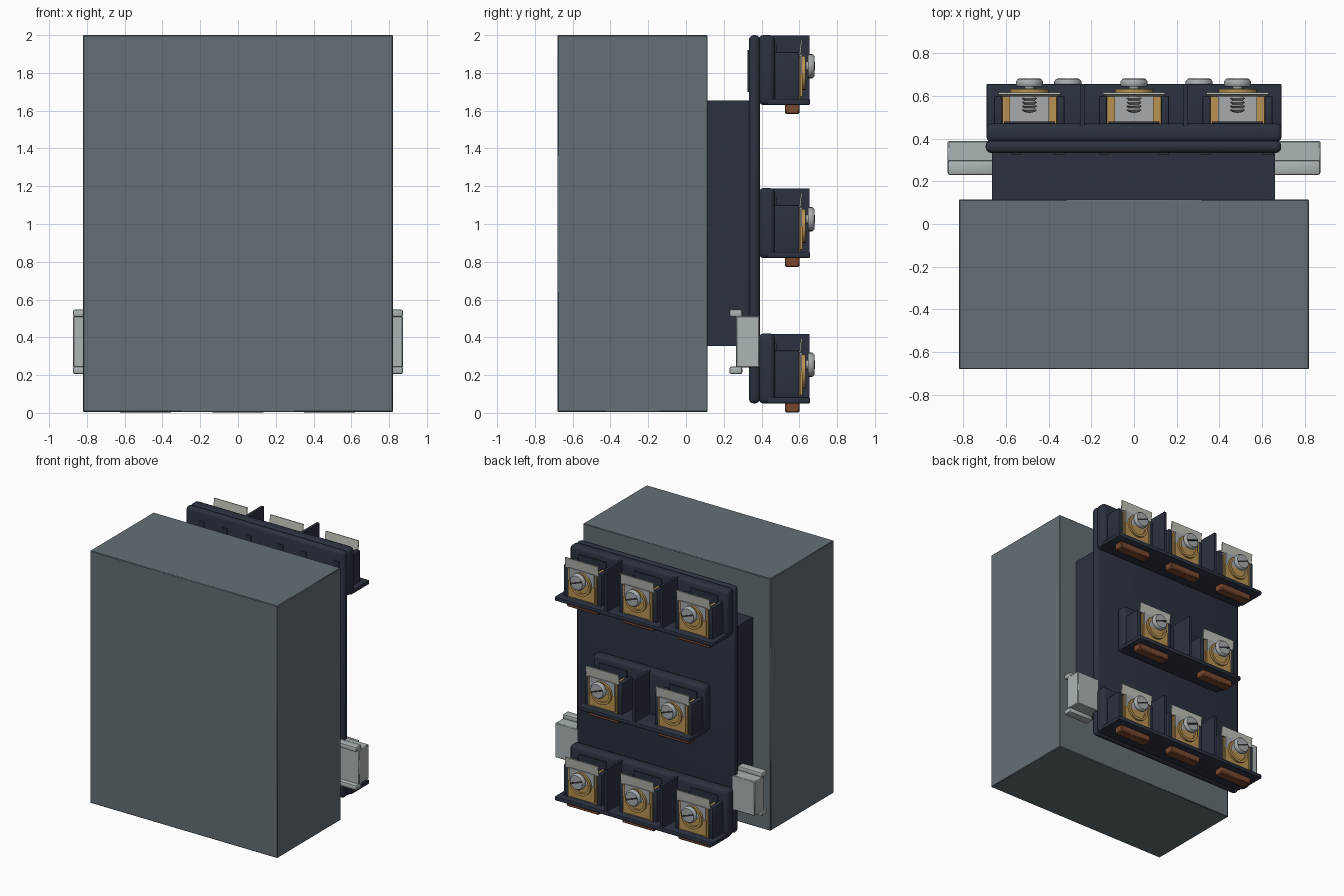
import bpy, bmesh, math
from mathutils import Matrix, Vector

if "Cube" in bpy.data.objects:
    bpy.data.objects.remove(bpy.data.objects["Cube"])


def material(name, rgb):
    m = bpy.data.materials.new(name)
    m.diffuse_color = (*rgb, 1)
    m.use_nodes = True
    m.node_tree.nodes["Principled BSDF"].inputs["Base Color"].default_value = m.diffuse_color
    return m


GREY = material("slate grey", (0.127, 0.160, 0.182))
NAVY = material("dark navy", (0.024, 0.031, 0.050))
BRASS = material("brass", (0.48, 0.29, 0.085))
COPPER = material("copper brown", (0.19, 0.065, 0.028))
RAIL = material("light grey", (0.41, 0.46, 0.47))
STEEL = material("steel", (0.38, 0.41, 0.43))
LABEL = material("label white", (0.52, 0.53, 0.47))
BLACK = material("slot dark", (0.03, 0.03, 0.035))


def finish(name, bm, mat, smooth=False):
    me = bpy.data.meshes.new(name)
    bm.to_mesh(me)
    bm.free()
    me.materials.append(mat)
    ob = bpy.data.objects.new(name, me)
    bpy.context.collection.objects.link(ob)
    if smooth:
        bpy.ops.object.select_all(action='DESELECT')
        ob.select_set(True)
        bpy.context.view_layer.objects.active = ob
        bpy.ops.object.shade_smooth_by_angle(angle=math.radians(40))
    return ob


def box(name, mat, x, y, z, bevel=0, segments=3):
    """Box from (min, max) pairs with optional rounded edges."""
    bm = bmesh.new()
    bmesh.ops.create_cube(bm, size=1)
    for v in bm.verts:
        v.co = Vector([(a + b) / 2 + c * (b - a) for c, (a, b) in zip(v.co, (x, y, z))])
    if bevel:
        bmesh.ops.bevel(bm, geom=bm.edges[:], offset=bevel, segments=segments,
                        profile=0.5, affect='EDGES')
    return finish(name, bm, mat, bool(bevel))


def lathe(name, mat, x, z, profile, steps=24):
    """Spin (radius, y) points about an axis along y."""
    bm = bmesh.new()
    verts = [bm.verts.new((r, y, 0)) for r, y in profile]
    edges = [bm.edges.new(p) for p in zip(verts, verts[1:])]
    bmesh.ops.spin(bm, geom=verts + edges, cent=(0, 0, 0), axis=(0, 1, 0),
                   angle=2 * math.pi, steps=steps)
    bmesh.ops.remove_doubles(bm, verts=bm.verts, dist=1e-4)
    bmesh.ops.recalc_face_normals(bm, faces=bm.faces)
    bmesh.ops.translate(bm, verts=bm.verts, vec=(x, 0, z))
    return finish(name, bm, mat, True)


def terminal(x, z0):
    """One screw terminal standing on a shelf whose underside is at z0."""
    zs = z0 + 0.205
    # Housing: two cheeks and the floor behind the clamp
    for s in (-1, 1):
        a, b = sorted((x + s * 0.127, x + s * 0.165))
        box("housing_cheek", NAVY, (a, b), (0.45, 0.60), (z0 + 0.02, z0 + 0.28), 0.008, 2)
        a, b = sorted((x + s * 0.09, x + s * 0.126))
        box("brass_side", BRASS, (a, b), (0.46, 0.605), (z0 + 0.03, z0 + 0.26))
    # Clamp block and front contact plate
    box("clamp_block", STEEL, (x - 0.09, x + 0.09), (0.46, 0.60), (z0 + 0.03, z0 + 0.15))
    box("brass_front", BRASS, (x - 0.115, x + 0.115), (0.60, 0.616), (z0 + 0.045, z0 + 0.17))
    box("clamp_plate", STEEL, (x - 0.11, x + 0.11), (0.60, 0.614), (z0 + 0.17, z0 + 0.27))
    # Brass ring below the screw head
    lathe("brass_ring", BRASS, x, zs - 0.035,
          [(0.07, 0.61), (0.07, 0.632), (0.09, 0.632), (0.09, 0.61), (0.07, 0.61)])
    # Screw: threaded shank and domed, slotted head
    thread = [(0, 0.52)]
    for i in range(6):
        y = 0.525 + i * 0.018
        thread += [(0.024, y), (0.036, y + 0.009)]
    lathe("screw_shank", STEEL, x, zs, thread + [(0.024, 0.635), (0.024, 0.65)], 16)
    lathe("screw_head", STEEL, x, zs,
          [(0, 0.645), (0.060, 0.645), (0.064, 0.65), (0.064, 0.668), (0.054, 0.680), (0, 0.681)])
    slot = box("screw_slot", BLACK, (-0.052, 0.052), (0.678, 0.6825), (-0.006, 0.006))
    slot.matrix_world = Matrix.Translation((x, 0, zs)) @ Matrix.Rotation(0.35, 4, 'Y')
    # Marker plate, leaning slightly outward
    tag = box("marker_plate", LABEL, (-0.145, 0.145), (-0.004, 0.004), (-0.04, 0.04))
    tag.matrix_world = Matrix.Translation((x, 0.607, z0 + 0.305)) @ Matrix.Rotation(-0.12, 4, 'X')
    box("marker_support", NAVY, (x - 0.12, x + 0.12), (0.45, 0.48), (z0 + 0.05, z0 + 0.32))
    # Copper tab under the shelf
    box("copper_tab", COPPER, (x - 0.14, x + 0.14), (0.525, 0.60), (z0 - 0.048, z0 + 0.01), 0.006, 1)


def terminal_row(z0, half, centres, dividers):
    box("row_base", NAVY, (-half, half), (0.385, 0.47), (z0, z0 + 0.37), 0.025)
    box("row_shelf", NAVY, (-half, half), (0.43, 0.657), (z0, z0 + 0.033), 0.008, 2)
    for x in dividers:
        box("row_divider", NAVY, (x - 0.011, x + 0.011), (0.45, 0.655), (z0 + 0.01, z0 + 0.368))
    for x in centres:
        terminal(x, z0)


# Main enclosure, neck and back plate
box("enclosure", GREY, (-0.82, 0.82), (-0.68, 0.115), (0.005, 2.0), 0.004, 1)
box("neck", NAVY, (-0.665, 0.66), (0.11, 0.345), (0.355, 1.655))
box("back_plate", NAVY, (-0.695, 0.69), (0.333, 0.392), (0.05, 2.0), 0.025)

# Small ribs along the plate's inner face
for x in (-0.55, -0.35, -0.14, 0.14, 0.34, 0.63):
    box("plate_rib", NAVY, (x - 0.025, x + 0.025), (0.326, 0.345), (1.70, 1.92))

# Mounting rail, showing at both sides with a lip above and below
for s in (-1, 1):
    xr = tuple(sorted((s * 0.655, s * 0.873)))
    box("rail_body", RAIL, xr, (0.265, 0.389), (0.24, 0.513), 0.005, 1)
    for z in ((0.205, 0.245), (0.508, 0.547)):
        box("rail_lip", RAIL, xr, (0.23, 0.298), z, 0.010, 2)

# Three rows of terminals
terminal_row(1.63, 0.692, (-0.49, 0, 0.485), (-0.243, 0.243))
terminal_row(0.82, 0.49, (-0.31, 0.305), (0,))
terminal_row(0.05, 0.692, (-0.49, 0, 0.485), (-0.243, 0.243))
